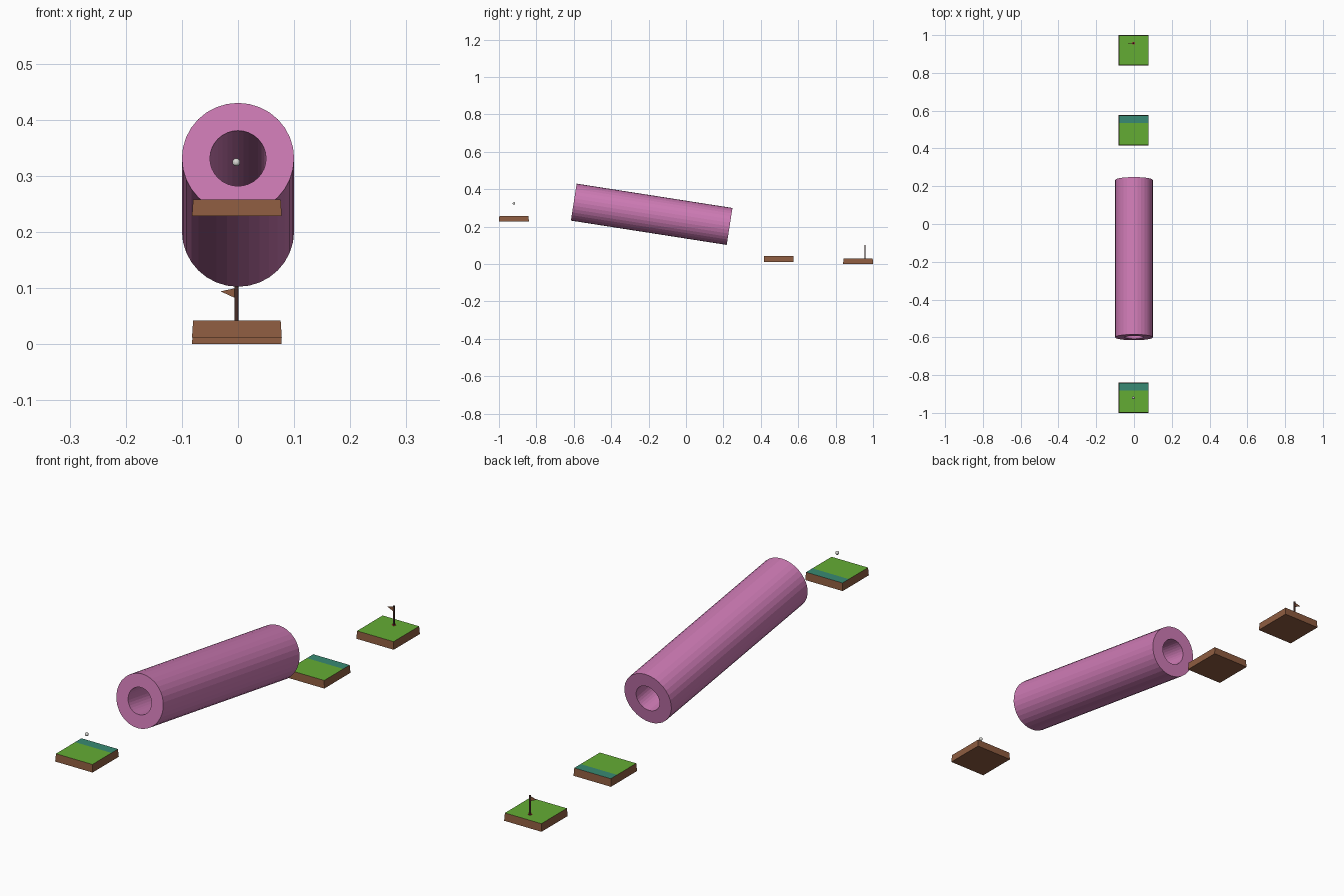
import bpy, bmesh, math
from mathutils import Vector, Matrix

if "Cube" in bpy.data.objects:
    bpy.data.objects.remove(bpy.data.objects["Cube"])


def material(name, rgb):
    m = bpy.data.materials.new(name)
    lin = [(c / 255 / 12.92) if c < 11 else ((c / 255 + 0.055) / 1.055) ** 2.4 for c in rgb]
    m.diffuse_color = (*lin, 1)
    m.use_nodes = True
    m.node_tree.nodes["Principled BSDF"].inputs["Base Color"].default_value = m.diffuse_color
    return m


PINK = material("pink", (205, 122, 180))
GRASS = material("grass green", (100, 172, 52))
TEAL = material("teal", (56, 138, 115))
EARTH = material("earth brown", (142, 92, 64))
POLE = material("dark brown", (72, 46, 40))
RED = material("dark red", (150, 50, 45))
WHITE = material("ball white", (215, 215, 210))


def finish(name, bm, mats, matrix=Matrix()):
    bmesh.ops.recalc_face_normals(bm, faces=bm.faces)
    me = bpy.data.meshes.new(name)
    bm.to_mesh(me)
    bm.free()
    for m in mats:
        me.materials.append(m)
    ob = bpy.data.objects.new(name, me)
    ob.matrix_world = matrix
    bpy.context.collection.objects.link(ob)
    return ob


def tile(name, y, z, strip):
    """Slightly tapered earth block with a grass top and optional teal rear strip."""
    bm = bmesh.new()
    bmesh.ops.create_cube(bm, size=1)
    for v in bm.verts:
        s = 0.156 if v.co.z > 0 else 0.16
        v.co = Vector((v.co.x * s, v.co.y * s, (v.co.z + 0.5) * 0.03))
    if strip:
        geom = bm.verts[:] + bm.edges[:] + bm.faces[:]
        bmesh.ops.bisect_plane(bm, geom=geom, plane_co=(0, 0.039, 0), plane_no=(0, 1, 0))
    bm.normal_update()
    for f in bm.faces:
        if f.normal.z > 0.9:
            f.material_index = 2 if strip and f.calc_center_median().y > 0.039 else 1
    finish(name, bm, [EARTH, GRASS, TEAL], Matrix.Translation((-0.002, y, z)))


tile("start_tile", -0.92, 0.228, True)
tile("landing_tile", 0.496, 0.012, True)
tile("hole_tile", 0.92, 0, False)

# sloping thick-walled tube, a rectangle spun around its axis
a, b = Vector((0, -0.6, 0.331)), Vector((0, 0.233, 0.201))
length = (b - a).length
bm = bmesh.new()
pts = [bm.verts.new((r, 0, h)) for r, h in
       ((0.05, 0), (0.1, 0), (0.1, length), (0.05, length))]
edges = [bm.edges.new((pts[i], pts[(i + 1) % 4])) for i in range(4)]
bmesh.ops.spin(bm, geom=pts + edges, cent=(0, 0, 0), axis=(0, 0, 1),
               angle=math.tau, steps=32)
bmesh.ops.remove_doubles(bm, verts=bm.verts, dist=1e-4)
rot = Matrix.Rotation(math.atan2((b - a).z, (b - a).y) - math.pi / 2, 4, 'X')
finish("tube", bm, [PINK], Matrix.Translation(a) @ rot)

# floating ball
bm = bmesh.new()
bmesh.ops.create_uvsphere(bm, u_segments=16, v_segments=8, radius=0.007)
finish("ball", bm, [WHITE], Matrix.Translation((-0.003, -0.92, 0.324)))


def cylinder(name, r, z0, z1, mat, sides):
    bm = bmesh.new()
    bmesh.ops.create_cone(bm, cap_ends=True, segments=sides, radius1=r, radius2=r, depth=z1 - z0)
    finish(name, bm, [mat], Matrix.Translation((-0.003, 0.957, (z0 + z1) / 2)))


# flag, pole and hole marker
cylinder("hole_marker", 0.008, 0.028, 0.0308, RED, 16)
cylinder("flag_pole", 0.0035, 0.03, 0.103, POLE, 12)
bm = bmesh.new()
outline = ((-0.003, 0.100), (-0.003, 0.081), (-0.031, 0.094))
face = bm.faces.new([bm.verts.new((x, 0.956, z)) for x, z in outline])
ext = bmesh.ops.extrude_face_region(bm, geom=[face], use_keep_orig=True)
bmesh.ops.translate(bm, vec=(0, 0.002, 0),
                    verts=[g for g in ext["geom"] if isinstance(g, bmesh.types.BMVert)])
finish("flag", bm, [EARTH])
